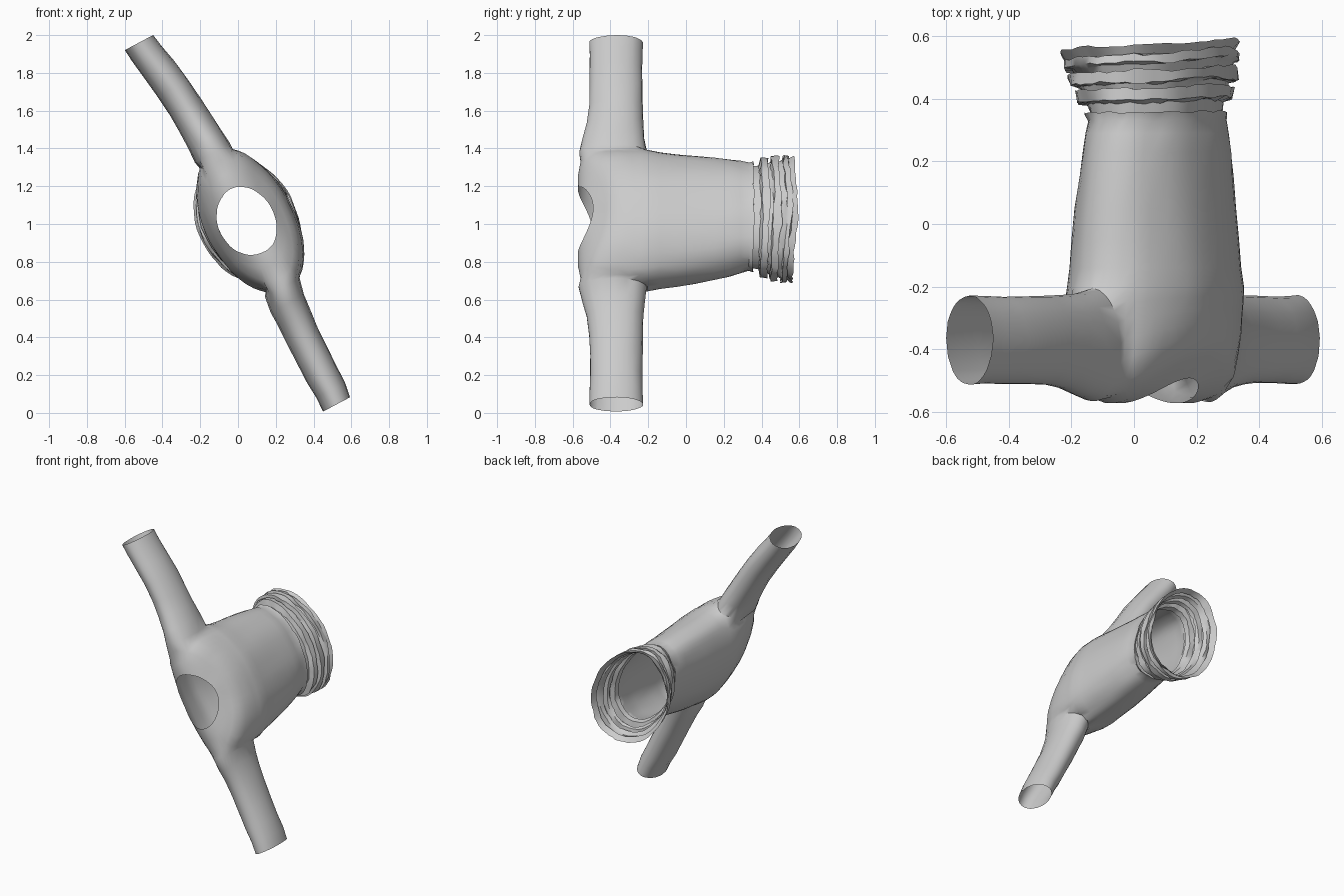
import bpy, bmesh, random
from math import sin, cos, pi, atan2, radians
from mathutils import Vector

random.seed(4)
U = Vector((-0.47, 0, 0.883))      # long axis of the body section (sleeve to sleeve)
V = Vector((0.883, 0, 0.47))       # thin axis of the body section
Y = Vector((0, 1, 0))
N = 56

# body rings from neck to waist: y, centre x, centre z, half length, half width, scoop of neckline
body = [(-0.572, 0.045, 1.015, 0.188, 0.150, 0.08), (-0.572, 0.05, 1.015, 0.27, 0.168, 0.11),
        (-0.558, 0.055, 1.015, 0.35, 0.188, 0.13), (-0.525, 0.06, 1.02, 0.395, 0.205, 0.13),
        (-0.45, 0.06, 1.02, 0.412, 0.218, 0.10), (-0.38, 0.06, 1.02, 0.415, 0.228, 0.07),
        (-0.31, 0.06, 1.015, 0.415, 0.234, 0.04), (-0.25, 0.062, 1.015, 0.412, 0.236, 0.02),
        (-0.205, 0.065, 1.015, 0.405, 0.236, 0.01), (-0.14, 0.065, 1.015, 0.39, 0.232, 0),
        (-0.05, 0.065, 1.015, 0.378, 0.226, 0), (0.05, 0.065, 1.02, 0.365, 0.217, 0),
        (0.15, 0.068, 1.025, 0.350, 0.207, 0), (0.23, 0.07, 1.03, 0.335, 0.200, 0),
        (0.29, 0.07, 1.035, 0.320, 0.194, 0)]
# gathered hem: y, scale of folds
hem = [(0.33, 0.97), (0.355, 1.00), (0.35, 0.92), (0.385, 0.95), (0.395, 1.09), (0.43, 1.11), (0.425, 1.00),
       (0.445, 1.04), (0.45, 1.17), (0.485, 1.18), (0.48, 1.06), (0.505, 1.12), (0.51, 1.21),
       (0.535, 1.21), (0.53, 1.13), (0.565, 1.23)]


def ring_point(t, y, cx, cz, a, b):
    return Vector((cx, y, cz)) + U * a * cos(t) + V * b * sin(t)


def wave(t, seed):
    return sin(3 * t + seed) * 0.5 + sin(5 * t + 2.1 * seed) * 0.3 + sin(9 * t + 3.7 * seed) * 0.2


bm = bmesh.new()
grid = []
# body shell with soft creases
for i, (y, cx, cz, a, b, dip) in enumerate(body):
    row = []
    for k in range(N):
        t = 2 * pi * k / N
        crease = 1 + 0.02 * wave(t, 1 + y) + random.uniform(-0.005, 0.005)
        row.append(bm.verts.new(ring_point(t, y + dip * sin(t) ** 2, cx, cz, a * crease, b * crease)))
    grid.append(row)
# crumpled folds at the hem
for y, s in hem:
    seed = random.uniform(0, 1.6)
    row = []
    for k in range(N):
        t = 2 * pi * k / N
        blend = (y - 0.33) / 0.23
        f = s * (1 + 0.03 * wave(t, seed)) + random.uniform(-0.008, 0.008)
        p = ring_point(t, y, 0.07 - 0.02 * blend, 1.035 - 0.015 * blend,
                       (0.318 - 0.028 * blend) * f, (0.193 + 0.020 * blend) * f)
        p.y += (0.012 * wave(t, seed + 2) + 0.022 * sin(t)) * min(1, blend + 0.1) + random.uniform(-0.004, 0.004)
        row.append(bm.verts.new(p))
    grid.append(row)

# skin the rings, leaving an armhole on each side
R0, R1, H = 2, 8, 4


def in_armhole(r, k):
    return R0 <= r < R1 and any((k - c + H) % N < 2 * H for c in (0, N // 2))


for r in range(len(grid) - 1):
    for k in range(N):
        if not in_armhole(r, k):
            k2 = (k + 1) % N
            bm.faces.new((grid[r][k], grid[r][k2], grid[r + 1][k2], grid[r + 1][k]))


def sleeve(mid, path):
    """Grow a sleeve from the armhole rim. Path: x, z, centre y, half width, half depth."""
    rim = [grid[R0][(mid + k) % N] for k in range(-H, H)]
    rim += [grid[r][(mid + H) % N] for r in range(R0, R1)]
    rim += [grid[R1][(mid + k) % N] for k in range(H, -H, -1)]
    rim += [grid[r][(mid - H) % N] for r in range(R1, R0, -1)]
    centre = sum((v.co for v in rim), Vector()) / len(rim)
    angles = [atan2((v.co - centre).dot(Y) / 0.17, (v.co - centre).dot(V) / 0.11) for v in rim]
    last = rim
    for x, z, y, w, d in path:
        s = random.uniform(0, 6)
        new = []
        for t in angles:
            f = 1 + 0.02 * wave(t, s)
            new.append(bm.verts.new(Vector((x, y, z)) + V * w * cos(t) * f + Y * d * sin(t) * f))
        for k in range(len(rim)):
            k2 = (k + 1) % len(rim)
            bm.faces.new((last[k], last[k2], new[k2], new[k]))
        last = new


# upper and lower sleeves
sleeve(0, [(-0.135, 1.375, -0.388, 0.106, 0.180), (-0.175, 1.45, -0.384, 0.100, 0.164),
           (-0.225, 1.53, -0.375, 0.096, 0.150), (-0.28, 1.62, -0.37, 0.093, 0.142),
           (-0.345, 1.72, -0.37, 0.093, 0.140), (-0.42, 1.82, -0.37, 0.092, 0.139),
           (-0.482, 1.90, -0.37, 0.088, 0.140), (-0.525, 1.96, -0.37, 0.085, 0.142)])
sleeve(N // 2, [(0.235, 0.665, -0.388, 0.104, 0.180), (0.262, 0.58, -0.382, 0.100, 0.164),
                (0.295, 0.51, -0.375, 0.096, 0.150), (0.34, 0.41, -0.37, 0.092, 0.142),
                (0.39, 0.31, -0.37, 0.091, 0.139), (0.445, 0.20, -0.37, 0.090, 0.138),
                (0.49, 0.12, -0.37, 0.086, 0.140), (0.522, 0.045, -0.37, 0.081, 0.142)])

bmesh.ops.recalc_face_normals(bm, faces=bm.faces)
mesh = bpy.data.meshes.new("sweater")
bm.to_mesh(mesh)
bm.free()
sweater = bpy.data.objects.new("sweater", mesh)
bpy.context.collection.objects.link(sweater)
bpy.context.view_layer.objects.active = sweater
sweater.select_set(True)
bpy.ops.object.shade_smooth_by_angle(angle=radians(40))
